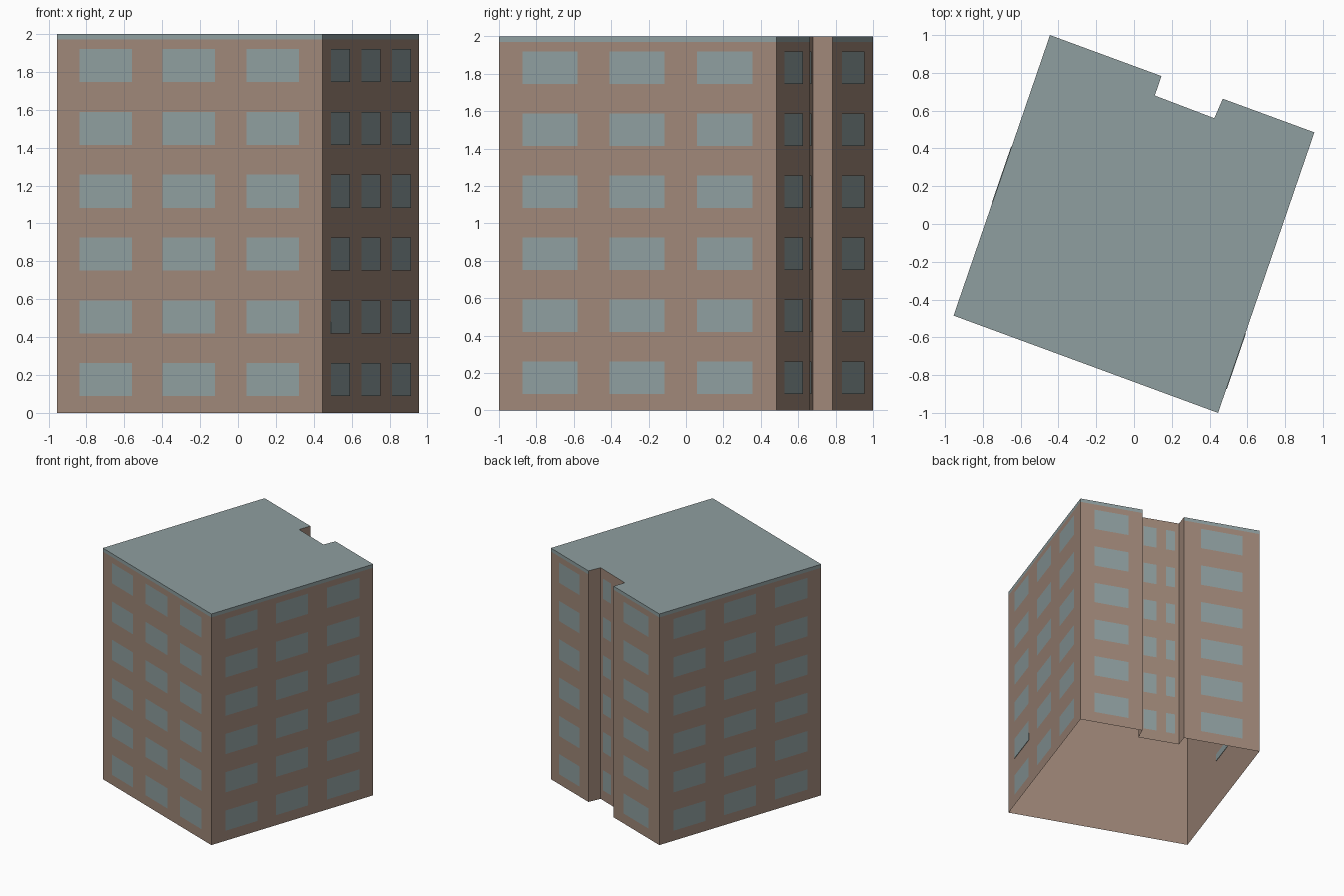
import bpy
import bmesh
from mathutils import Vector

cube = bpy.data.objects.get("Cube")
if cube:
    bpy.data.objects.remove(cube)


def material(name, rgb):
    m = bpy.data.materials.new(name)
    m.use_nodes = True
    m.diffuse_color = (*rgb, 1)
    m.node_tree.nodes["Principled BSDF"].inputs["Base Color"].default_value = (*rgb, 1)
    return m


brown = material("brown wall", (0.35, 0.245, 0.19))
slate = material("slate blue", (0.275, 0.345, 0.35))

HEIGHT, BAND = 2.0, 0.03
ROWS, FIRST_SILL, STOREY, WINDOW_H = 6, 0.088, 0.3315, 0.175

# Footprint, counter-clockwise from the front corner, with a notch at the back
plan = [Vector(p) for p in [(-0.955, -0.485), (0.445, -1), (0.955, 0.485), (0.47, 0.663),
                            (0.425, 0.56), (0.11, 0.68), (0.145, 0.783), (-0.445, 1)]]
sides = list(zip(plan, plan[1:] + plan[:1]))
NOTCH = (3, 4, 5)

# Window columns on each wall, as fractions of its length
three = [(0.086, 0.283), (0.398, 0.597), (0.714, 0.913)]
single = [(0.225, 0.775)]
columns = {0: three, 1: three, 2: single, 4: [(0.12, 0.44), (0.68, 0.9)], 6: single, 7: three}


def panel(bm, side, f0, f1, z0, z1, out=0.0):
    """Upright rectangle on a wall, pushed outwards by a small distance."""
    a, b = sides[side]
    d = (b - a).normalized()
    shift = Vector((d.y, -d.x)) * out
    p, q = a.lerp(b, f0) + shift, a.lerp(b, f1) + shift
    corners = [(p, z0), (q, z0), (q, z1), (p, z1)]
    return bm.faces.new([bm.verts.new((v.x, v.y, z)) for v, z in corners])


def finish(bm, name, mat, weld=True):
    if weld:
        bmesh.ops.remove_doubles(bm, verts=bm.verts, dist=0.0001)
    mesh = bpy.data.meshes.new(name)
    bm.to_mesh(mesh)
    bm.free()
    mesh.materials.append(mat)
    obj = bpy.data.objects.new(name, mesh)
    bpy.context.collection.objects.link(obj)


# Walls, open underneath
bm = bmesh.new()
for i in range(len(sides)):
    panel(bm, i, 0, 1, 0, HEIGHT if i in NOTCH else HEIGHT - BAND)
finish(bm, "walls", brown)

# Flat roof with its edge band
bm = bmesh.new()
bm.faces.new([bm.verts.new((p.x, p.y, HEIGHT)) for p in plan])
for i in range(len(sides)):
    if i not in NOTCH:
        panel(bm, i, 0, 1, HEIGHT - BAND, HEIGHT)
finish(bm, "roof", slate)

# Window panes
bm = bmesh.new()
for side, cols in columns.items():
    for f0, f1 in cols:
        for row in range(ROWS):
            z = FIRST_SILL + row * STOREY
            panel(bm, side, f0, f1, z, z + WINDOW_H, 0.003)
finish(bm, "windows", slate, weld=False)

# Thin raised panels under two second-storey windows
bm = bmesh.new()
for side, col in ((1, 0), (7, 1)):
    f0, f1 = three[col]
    z = FIRST_SILL + STOREY
    face = panel(bm, side, f0, f1, z, z + 0.06, 0.003)
    out = bmesh.ops.extrude_face_region(bm, geom=[face])["geom"]
    face.normal_update()
    verts = [g for g in out if isinstance(g, bmesh.types.BMVert)]
    bmesh.ops.translate(bm, verts=verts, vec=face.normal * 0.006)
bmesh.ops.recalc_face_normals(bm, faces=bm.faces)
finish(bm, "window_panels", slate)
